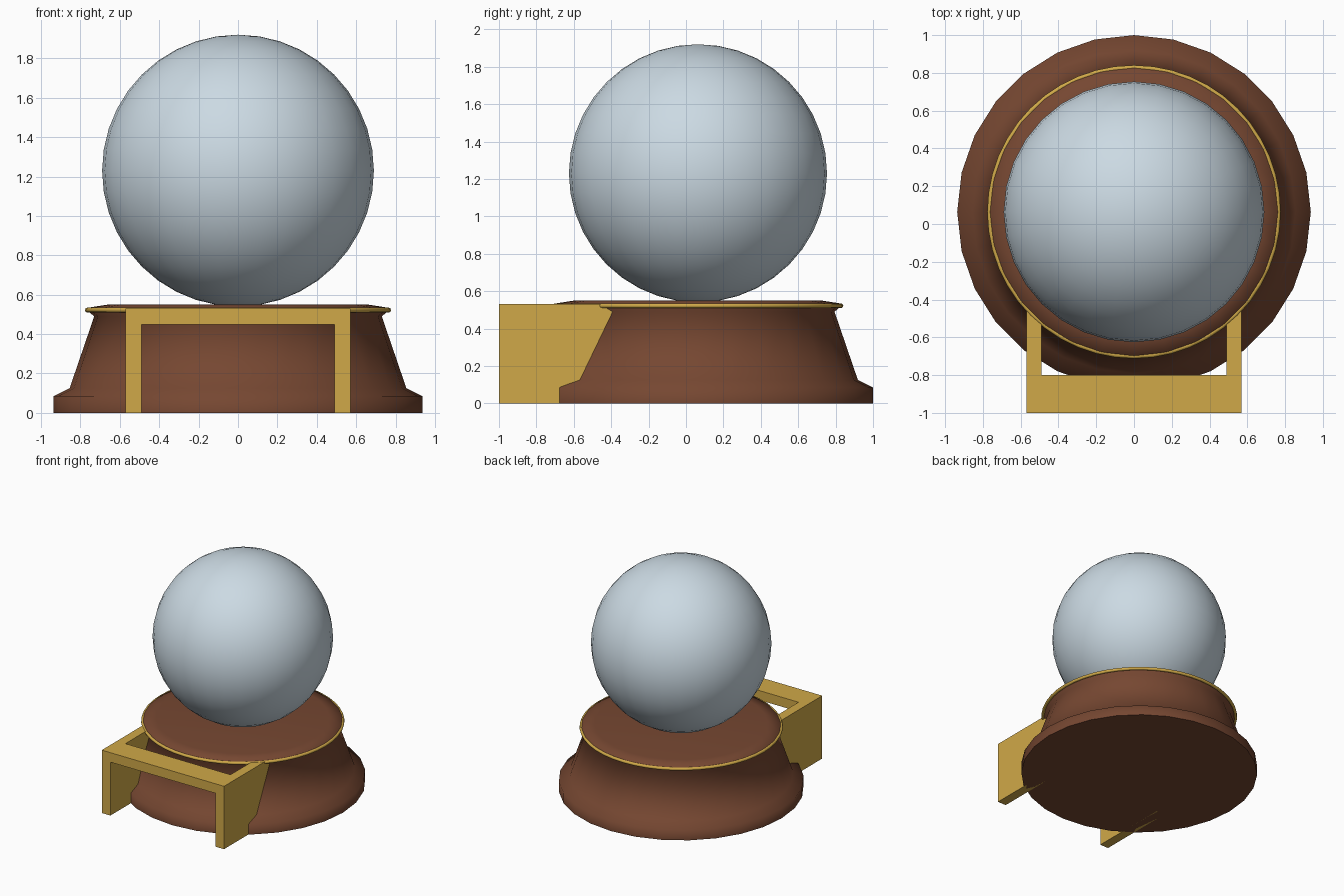
import bpy, bmesh, math

if "Cube" in bpy.data.objects:
    bpy.data.objects.remove(bpy.data.objects["Cube"])

CY = 0.064  # centre of the round parts


def material(name, rgb):
    m = bpy.data.materials.new(name)
    m.diffuse_color = (*rgb, 1)
    m.use_nodes = True
    m.node_tree.nodes["Principled BSDF"].inputs["Base Color"].default_value = m.diffuse_color
    return m


WOOD = material("brown_wood", (0.18, 0.063, 0.031))
GOLD = material("gold", (0.63, 0.395, 0.065))
GLASS = material("pale_glass", (0.60, 0.70, 0.77))


def finish(name, bm, mat, smooth=None):
    bmesh.ops.recalc_face_normals(bm, faces=bm.faces)
    me = bpy.data.meshes.new(name)
    bm.to_mesh(me)
    bm.free()
    ob = bpy.data.objects.new(name, me)
    bpy.context.collection.objects.link(ob)
    me.materials.append(mat)
    if smooth:
        bpy.ops.object.select_all(action='DESELECT')
        bpy.context.view_layer.objects.active = ob
        ob.select_set(True)
        bpy.ops.object.shade_smooth_by_angle(angle=math.radians(smooth))
    return ob


def lathe(name, profile, sides, mat, smooth, closed=False):
    """Revolve (radius, z) points; an open profile gets flat end caps."""
    bm = bmesh.new()
    rings = []
    for r, z in profile:
        angles = [2 * math.pi * i / sides for i in range(sides)]
        rings.append([bm.verts.new((r * math.cos(a), CY + r * math.sin(a), z)) for a in angles])
    pairs = list(zip(rings, rings[1:]))
    if closed:
        pairs.append((rings[-1], rings[0]))
    else:
        bm.faces.new(rings[0])
        bm.faces.new(rings[-1])
    for a, b in pairs:
        for i in range(sides):
            j = (i + 1) % sides
            bm.faces.new((a[i], a[j], b[j], b[i]))
    return finish(name, bm, mat, smooth)


def box(name, lo, hi, mat):
    bm = bmesh.new()
    bmesh.ops.create_cube(bm, size=1)
    for v in bm.verts:
        v.co = [lo[k] + (v.co[k] + 0.5) * (hi[k] - lo[k]) for k in range(3)]
    return finish(name, bm, mat)


# Stepped, tapering wooden base with a flared lip
lathe("base", [(0.936, 0), (0.936, 0.085), (0.855, 0.125), (0.73, 0.49),
               (0.766, 0.52), (0.762, 0.534), (0.66, 0.55)], 28, WOOD, 80)

# Thin gold band around the lip
band = [(0.764 + 0.013 * math.cos(k * math.pi / 4), 0.522 + 0.013 * math.sin(k * math.pi / 4))
        for k in range(8)]
lathe("rim_band", band, 48, GOLD, 60, closed=True)

# Glass ball
bm = bmesh.new()
bmesh.ops.create_uvsphere(bm, u_segments=32, v_segments=20, radius=0.69)
bmesh.ops.translate(bm, verts=bm.verts, vec=(0, CY, 1.23))
finish("ball", bm, GLASS, 60)

# Gold front bracket: two side panels running into the base and a top beam
for side, x in (("left", -0.57), ("right", 0.49)):
    box(side + "_bracket_panel", (x, -1, 0), (x + 0.08, -0.3, 0.53), GOLD)
box("bracket_beam", (-0.49, -1, 0.45), (0.49, -0.8, 0.53), GOLD)
